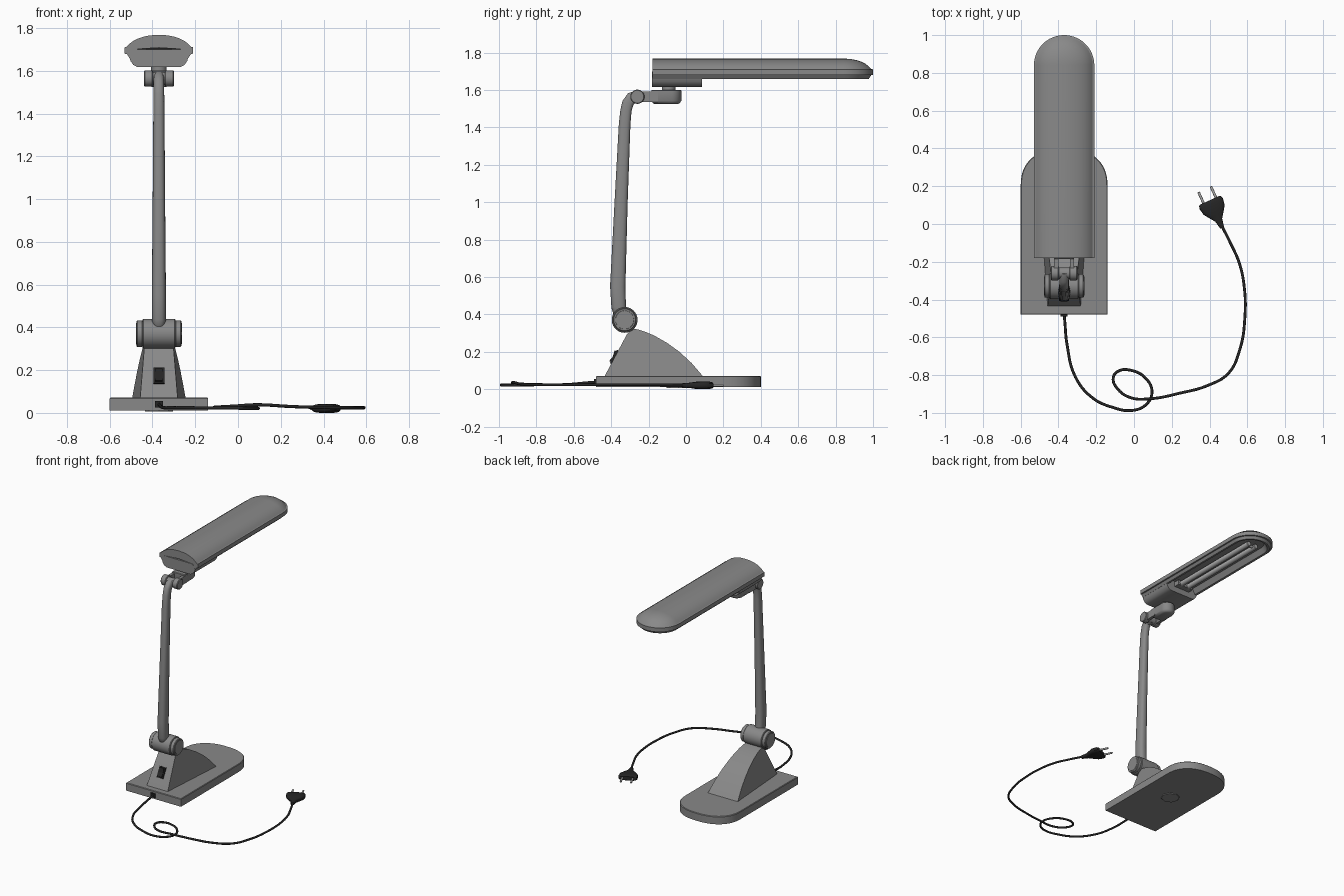
import bpy, bmesh, math
from mathutils import Vector, Matrix

if "Cube" in bpy.data.objects:
    bpy.data.objects.remove(bpy.data.objects["Cube"])

CX = -0.37  # lamp centre line


def material(name, r, g, b):
    m = bpy.data.materials.new(name)
    m.diffuse_color = (r, g, b, 1)
    m.use_nodes = True
    m.node_tree.nodes["Principled BSDF"].inputs["Base Color"].default_value = m.diffuse_color
    return m


GREY = material("lamp_grey", 0.25, 0.25, 0.25)
BLACK = material("cable_black", 0.018, 0.018, 0.018)
TUBE = material("tube_light_grey", 0.42, 0.42, 0.42)
METAL = material("pin_metal", 0.4, 0.4, 0.4)


def smooth(ob, angle=35):
    bpy.ops.object.select_all(action='DESELECT')
    ob.select_set(True)
    bpy.context.view_layer.objects.active = ob
    bpy.ops.object.shade_smooth_by_angle(angle=math.radians(angle))


def loft(name, rings, mat, caps=True, closed=True, angle=35):
    """Bridge successive rings of points into one surface."""
    bm = bmesh.new()
    vs = [[bm.verts.new(p) for p in ring] for ring in rings]
    n = len(rings[0])
    for a, b in zip(vs, vs[1:]):
        for i in range(n if closed else n - 1):
            j = (i + 1) % n
            bm.faces.new((a[i], a[j], b[j], b[i]))
    if caps:
        bm.faces.new(vs[0])
        bm.faces.new(vs[-1])
    if not closed:  # close the flat rear end
        bm.faces.new([r[0] for r in vs] + [r[-1] for r in reversed(vs)])
    bmesh.ops.remove_doubles(bm, verts=bm.verts, dist=1e-5)
    bmesh.ops.recalc_face_normals(bm, faces=bm.faces)
    me = bpy.data.meshes.new(name)
    bm.to_mesh(me)
    bm.free()
    me.materials.append(mat)
    ob = bpy.data.objects.new(name, me)
    bpy.context.collection.objects.link(ob)
    smooth(ob, angle)
    return ob


def cylinder(name, c, axis, r, length, mat, bevel=0.004, n=40):
    rot = Vector((0, 0, 1)).rotation_difference(Vector(axis)).to_matrix()
    h = length / 2
    rings = []
    for z, rr in ((-h, r - bevel), (-h + bevel, r), (h - bevel, r), (h, r - bevel)):
        rings.append([Vector(c) + rot @ Vector((rr * math.cos(t), rr * math.sin(t), z))
                      for t in (2 * math.pi * i / n for i in range(n))])
    return loft(name, rings, mat)


def box(name, c, size, mat, rot=Matrix.Identity(3)):
    x, y, z = (s / 2 for s in size)
    rings = [[Vector(c) + rot @ Vector((a * x, b * y, k * z))
              for a, b in ((-1, -1), (1, -1), (1, 1), (-1, 1))] for k in (-1, 1)]
    return loft(name, rings, mat)


def tube(name, pts, r, mat):
    cu = bpy.data.curves.new(name, 'CURVE')
    cu.dimensions = '3D'
    cu.bevel_depth = r
    cu.bevel_resolution = 3
    cu.use_fill_caps = True
    sp = cu.splines.new('BEZIER')
    sp.resolution_u = 8
    sp.bezier_points.add(len(pts) - 1)
    for bp, p in zip(sp.bezier_points, pts):
        bp.co = p
        bp.handle_left_type = bp.handle_right_type = 'AUTO'
    cu.materials.append(mat)
    ob = bpy.data.objects.new(name, cu)
    bpy.context.collection.objects.link(ob)
    bpy.ops.object.select_all(action='DESELECT')
    ob.select_set(True)
    bpy.context.view_layer.objects.active = ob
    bpy.ops.object.convert(target='MESH')
    smooth(bpy.context.view_layer.objects.active, 50)


# Base plate with rounded front
def base_ring(z, d):
    a, pts = 0.23 - d, [(CX - 0.23 + d, -0.48 + d, z), (CX + 0.23 - d, -0.48 + d, z)]
    for i in range(33):
        t = math.pi * i / 32
        c, s = math.cos(t), max(0, math.sin(t))
        pts.append((CX + a * math.copysign(abs(c) ** 0.85, c), 0.2 + (0.2 - d) * s ** 0.85, z))
    return pts


loft("base", [base_ring(0.012, 0), base_ring(0.067, 0), base_ring(0.071, 0.004)], GREY)
cylinder("base_underside_plate", (CX, -0.04, 0.01), (0, 0, 1), 0.065, 0.008, GREY, 0.001, 8)

# Pedestal: wedge profile widening towards the front and bottom
prof = [(-.435, .07), (-.318, .29), (-.29, .325), (-.255, .319), (-.215, .306), (-.17, .287),
        (-.1, .247), (-.035, .2), (.03, .14), (.09, .07)]
loft("pedestal", [[(CX + s * (.0875 + .071 * (y + .435) - .12 * (z - .07)), y, z) for y, z in prof]
                  for s in (-1, 1)], GREY, angle=25)

# Power switch on the sloping rear face
tilt = Matrix.Rotation(-math.atan(0.53), 3, 'X')
box("switch_frame", (CX, -0.382, 0.172), (0.052, 0.014, 0.082), BLACK, tilt)
for k in (-1, 1):
    box("switch_rocker", (CX, -0.388 + k * 0.0075, 0.175 + k * 0.015), (0.036, 0.012, 0.032), BLACK,
        Matrix.Rotation(-math.atan(0.53) + k * 0.2, 3, 'X'))

# Lower joint
J = (-0.328, 0.371)
cylinder("lower_joint", (CX, *J), (1, 0, 0), 0.069, 0.154, GREY)
for s in (-1, 1):
    cylinder("lower_joint_cap", (CX + s * 0.09, *J), (1, 0, 0), 0.062, 0.03, GREY)
    cylinder("lower_joint_disc", (CX + s * 0.105, *J), (1, 0, 0), 0.05, 0.004, GREY, 0.001)

# Arm: rounded section swept up and bent forward; (y, z, half depth, half width)
path = [(-.345, .385, .026, .018), (-.352, .40, .036, .028), (-.36, .44, .039, .033),
        (-.365, .55, .041, .033), (-.347, 1.0, .035, .029), (-.328, 1.42, .031, .026),
        (-.321, 1.49, .030, .025), (-.311, 1.53, .031, .025), (-.292, 1.556, .032, .025),
        (-.255, 1.566, .033, .025)]
rings = []
for i, (y, z, hd, hw) in enumerate(path):
    p, q = path[max(i - 1, 0)], path[min(i + 1, len(path) - 1)]
    t = Vector((0, q[0] - p[0], q[1] - p[1])).normalized()
    if i < 2:
        t = Vector((0, 0, 1))
    nrm = Vector((0, t.z, -t.y))
    ring = []
    for k in range(24):
        c, s = math.cos(math.tau * k / 24), math.sin(math.tau * k / 24)
        ring.append(Vector((CX + hw * math.copysign(abs(c) ** .8, c), y, z))
                    + nrm * hd * math.copysign(abs(s) ** .8, s))
    rings.append(ring)
loft("arm", rings, GREY, angle=40)

# Upper joint cheeks, pin and swivel connector
for s in (-1, 1):
    cylinder("upper_joint_cheek", (CX + s * 0.049, -0.26, 1.564), (1, 0, 0), 0.038, 0.042, GREY)
    box("upper_joint_link", (CX + s * 0.042, -0.205, 1.563), (0.022, 0.11, 0.056), GREY)
cylinder("upper_joint_pin", (CX, -0.26, 1.564), (1, 0, 0), 0.03, 0.12, GREY)


def swivel_ring(z, d):
    r = 0.052 - d
    pts = [(CX - r, -0.185 + d, z), (CX + r, -0.185 + d, z)]
    return pts + [(CX + r * math.cos(t), -0.077 + r * math.sin(t), z)
                  for t in (math.pi * i / 20 for i in range(21))]


loft("swivel_connector", [swivel_ring(1.525, .018), swivel_ring(1.530, .008), swivel_ring(1.542, 0),
                          swivel_ring(1.597, 0), swivel_ring(1.601, .004)], GREY, angle=40)
cylinder("swivel_neck", (CX, -0.093, 1.61), (0, 0, 1), 0.036, 0.03, GREY, 0.001)


# Head shade: domed shell with side lip and recessed underside; (half width, z)
def head_ring(w, z, y0=-0.18, yc=0.84):
    arc = [(CX - w * math.cos(t), yc + w * math.sin(t), z)
           for t in (math.pi * i / 32 for i in range(33))]
    return [(CX - w, y0, z)] + arc + [(CX + w, y0, z)]


layers = [(0, 1.708), (.10, 1.702), (.122, 1.662), (.138, 1.660), (.150, 1.679), (.160, 1.680),
          (.160, 1.710), (.151, 1.712), (.138, 1.726), (.118, 1.741), (.095, 1.752),
          (.07, 1.760), (.04, 1.766), (0, 1.768)]
loft("head_shade", [head_ring(w, z) for w, z in layers], GREY, caps=False, closed=False, angle=28)

# Housing block under the rear of the head
sect = [(.118, 1.70), (.138, 1.664), (.132, 1.645), (.12, 1.628), (.10, 1.617)]
sect = sect + [(-x, z) for x, z in reversed(sect)]
loft("head_housing", [[(CX + x, y, z) for x, z in sect] for y in (-0.181, 0.086)], GREY)

# Lamp tubes with socket and end bridge
box("tube_socket", (CX, 0.105, 1.678), (0.13, 0.05, 0.036), GREY)
for s in (-1, 1):
    cylinder("lamp_tube", (CX + s * 0.032, 0.49, 1.678), (0, 1, 0), 0.019, 0.76, TUBE, n=20)
cylinder("tube_bridge", (CX, 0.845, 1.678), (1, 0, 0), 0.010, 0.05, TUBE, 0.001, 16)

# Cable with a loop, and its grommet
cable = [(-.37, -.47, .04), (-.366, -.52, .036), (-.355, -.635, .026), (-.31, -.81, .024),
         (-.22, -.92, .024), (-.115, -.97, .023), (-.01, -.987, .022), (.065, -.955, .021),
         (.095, -.89, .021), (.065, -.82, .023), (-.015, -.775, .025), (-.085, -.78, .025),
         (-.11, -.815, .026), (-.085, -.875, .028), (-.015, -.92, .032), (.085, -.925, .038),
         (.245, -.895, .03), (.39, -.855, .025), (.5, -.79, .024), (.56, -.665, .024),
         (.587, -.495, .024), (.582, -.32, .024), (.555, -.2, .024), (.515, -.11, .023),
         (.46, 0, .022)]
tube("power_cable", cable, 0.0075, BLACK)
box("cable_grommet", (CX, -0.482, 0.04), (0.038, 0.018, 0.03), BLACK)

# Plug: flared flat body with two pins; (distance, half width, half height)
o, u, v = Vector((.467, -.02, .021)), Vector((-.414, .91, 0)), Vector((.91, .414, 0))
body = [(0, .011, .011), (.045, .02, .014), (.075, .042, .018), (.105, .062, .021),
        (.14, .068, .021), (.155, .064, .018), (.16, .055, .014)]
rings = []
for d, w, h in body:
    pts = []
    for k in range(20):
        c, s = math.cos(math.tau * k / 20), math.sin(math.tau * k / 20)
        pts.append(o + u * d + v * w * math.copysign(abs(c) ** .6, c)
                   + Vector((0, 0, h * math.copysign(abs(s) ** .6, s))))
    rings.append(pts)
loft("plug_body", rings, BLACK)
for s in (-1, 1):
    cylinder("plug_pin", o + u * 0.187 + v * s * 0.036, u, 0.007, 0.075, METAL, 0.002, 12)
